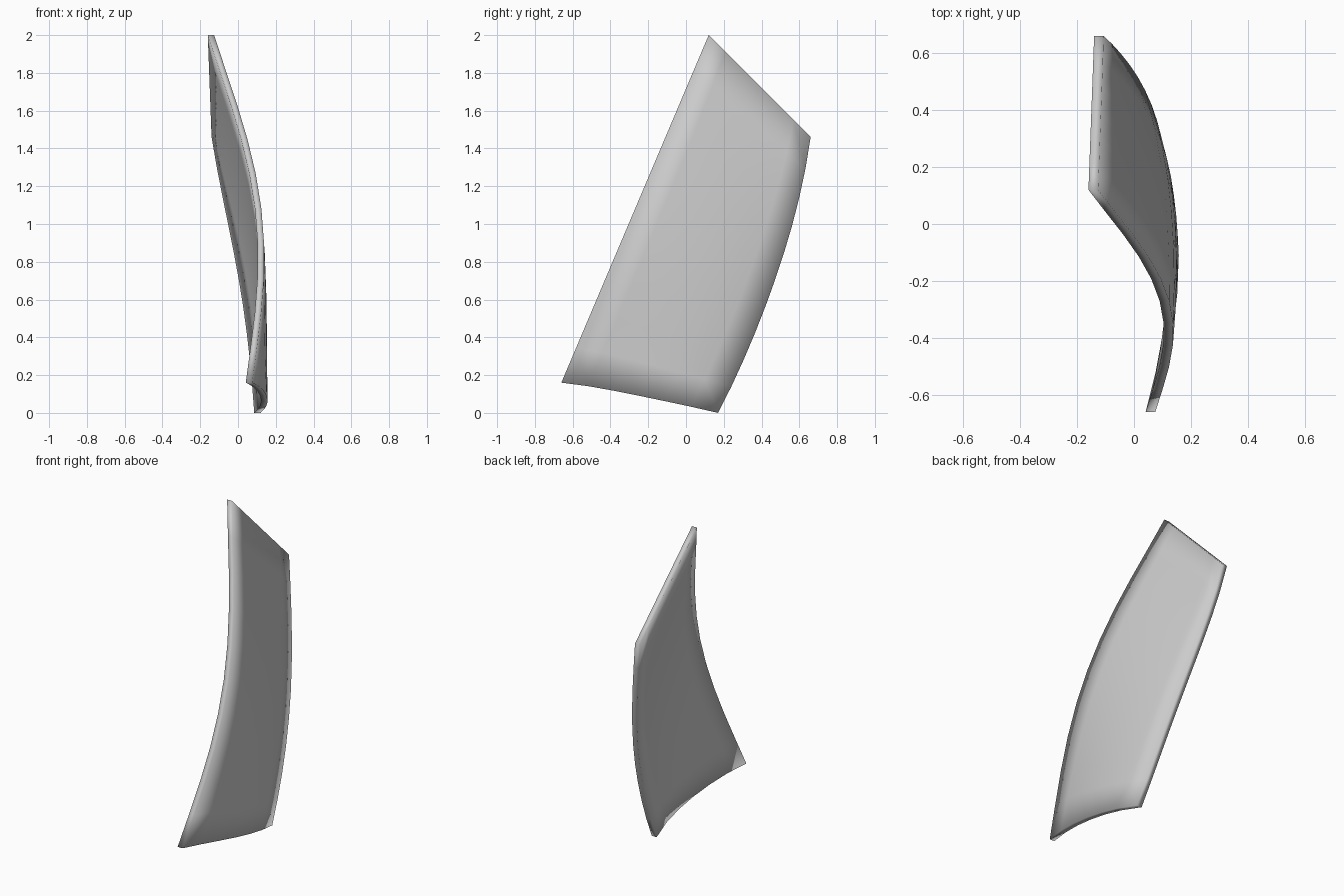
import bpy, bmesh
from mathutils import Vector

if "Cube" in bpy.data.objects:
    bpy.data.objects.remove(bpy.data.objects["Cube"])

NU, NV = 6, 10      # grid across the panel / down the panel
THICK = 0.034       # panel thickness along x

# Inner-side border curves, five points each at even parameters
left_edge = [(-.16, .12, 2), (-.01, -.075, 1.54), (.09, -.27, 1.08), (.097, -.465, .62), (.041, -.66, .16)]
right_edge = [(-.14, .66, 1.46), (-.065, .58, 1.06), (.005, .47, .70), (.055, .335, .35), (.086, .17, 0)]
top_edge = [Vector(left_edge[0]).lerp(Vector(right_edge[0]), i / 4) for i in range(5)]
bottom_edge = [(.041, -.66, .16), (.09, -.45, .13), (.118, -.245, .09), (.121, -.04, .047), (.086, .17, 0)]


def curve(pts, t):
    """Smooth curve passing through five evenly spaced points."""
    out = Vector((0, 0, 0))
    for i, p in enumerate(pts):
        w = 1.0
        for j in range(5):
            if j != i:
                w *= (t * 4 - j) / (i - j)
        out += Vector(p) * w
    return out


def patch(u, v):
    """Surface blended from the four borders."""
    a, b = curve(left_edge, v), curve(right_edge, v)
    c, d = curve(top_edge, u), curve(bottom_edge, u)
    corners = curve(top_edge, 0).lerp(curve(top_edge, 1), u).lerp(
        curve(bottom_edge, 0).lerp(curve(bottom_edge, 1), u), v)
    return a.lerp(b, u) + c.lerp(d, v) - corners


# Curved panel: grid surface, then extruded sideways into a thin shell
bm = bmesh.new()
grid = [[bm.verts.new(patch(i / NU, j / NV)) for i in range(NU + 1)] for j in range(NV + 1)]
for j in range(NV):
    for i in range(NU):
        bm.faces.new((grid[j][i], grid[j][i + 1], grid[j + 1][i + 1], grid[j + 1][i]))
inner = bm.faces[:]
res = bmesh.ops.extrude_face_region(bm, geom=inner, use_keep_orig=True)
moved = [g for g in res["geom"] if isinstance(g, bmesh.types.BMVert)]
bmesh.ops.translate(bm, verts=moved, vec=(THICK, 0, 0))
bmesh.ops.recalc_face_normals(bm, faces=bm.faces[:])
for f in bm.faces:
    f.smooth = True

mesh = bpy.data.meshes.new("curved_panel")
bm.to_mesh(mesh)
bm.free()
panel = bpy.data.objects.new("curved_panel", mesh)
bpy.context.collection.objects.link(panel)
